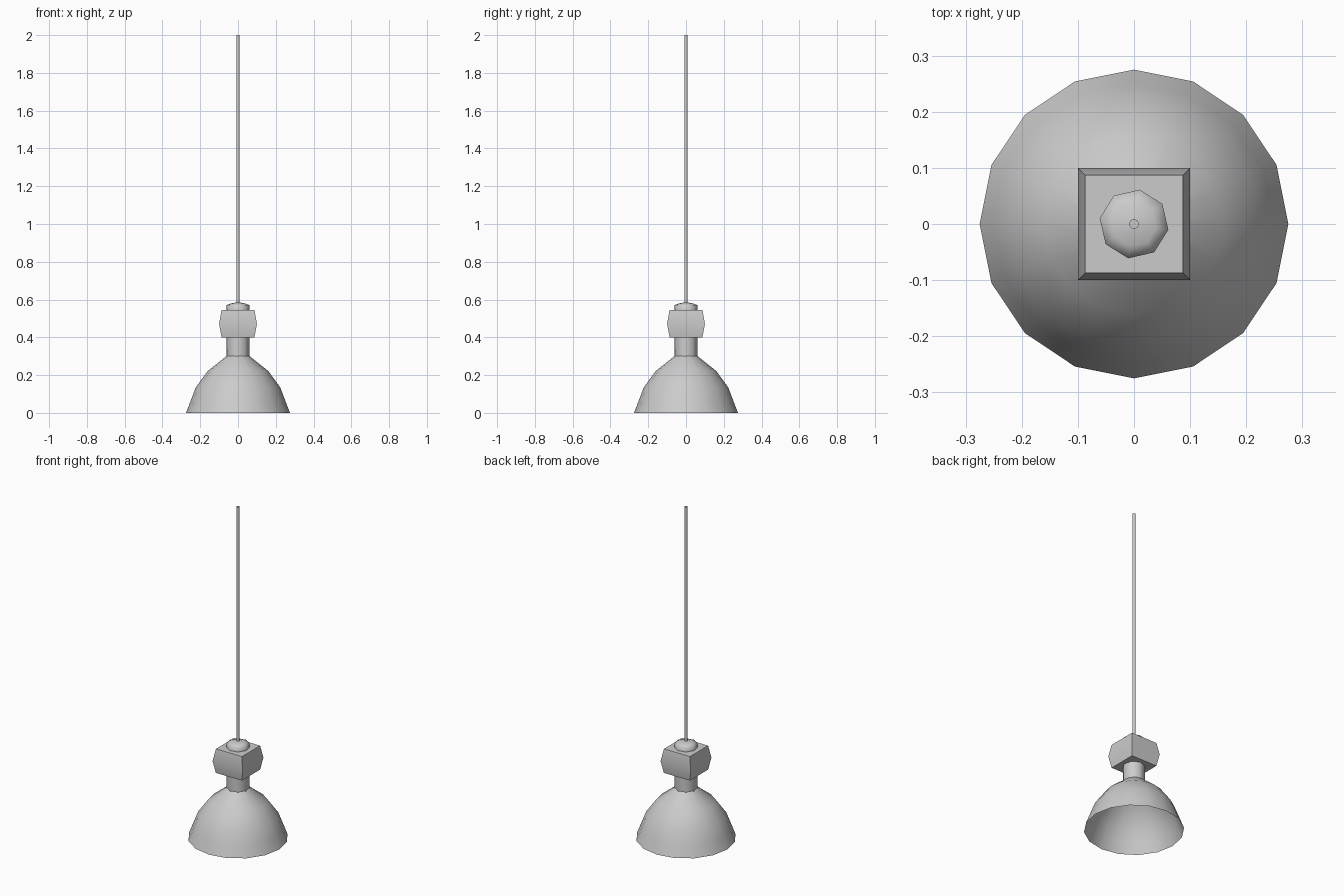
import bpy, bmesh, math

if "Cube" in bpy.data.objects:
    bpy.data.objects.remove(bpy.data.objects["Cube"])


def lathe(name, profile, sides, turn=0.0, cap_bottom=False, cap_top=False, angle=50):
    """Stack rings of (radius, z) around the z axis and bridge them."""
    bm = bmesh.new()
    rings = []
    for r, z in profile:
        ring = []
        for i in range(sides):
            a = math.radians(turn) + 2 * math.pi * i / sides
            ring.append(bm.verts.new((r * math.cos(a), r * math.sin(a), z)))
        rings.append(ring)
    for lo, hi in zip(rings, rings[1:]):
        for i in range(sides):
            j = (i + 1) % sides
            bm.faces.new((lo[i], lo[j], hi[j], hi[i]))
    if cap_bottom:
        bm.faces.new(rings[0][::-1])
    if cap_top:
        bm.faces.new(rings[-1])
    mesh = bpy.data.meshes.new(name)
    bm.to_mesh(mesh)
    bm.free()
    obj = bpy.data.objects.new(name, mesh)
    bpy.context.collection.objects.link(obj)
    bpy.ops.object.select_all(action='DESELECT')
    obj.select_set(True)
    bpy.context.view_layer.objects.active = obj
    bpy.ops.object.shade_smooth_by_angle(angle=math.radians(angle))
    return obj


# Open bell-shaped shade
lathe("shade", [(0.275, 0.0), (0.25, 0.066), (0.224, 0.134), (0.16, 0.222),
                (0.055, 0.305)], 16)

# Neck between shade and block
lathe("neck", [(0.062, 0.295), (0.062, 0.405)], 8, turn=-9.5)

# Square socket block with bulging sides
d = math.sqrt(2)
lathe("socket_block", [(0.087 * d, 0.4), (0.1 * d, 0.472), (0.087 * d, 0.545)],
      4, turn=45, cap_bottom=True, cap_top=True, angle=30)

# Rounded cap where the rod enters
lathe("rod_cap", [(0.062, 0.54), (0.062, 0.57), (0.04, 0.579), (0.009, 0.585)],
      8, turn=-9.5, cap_top=True, angle=80)

# Long hanging rod
lathe("hanging_rod", [(0.009, 0.57), (0.009, 2.0)], 8, cap_top=True)
